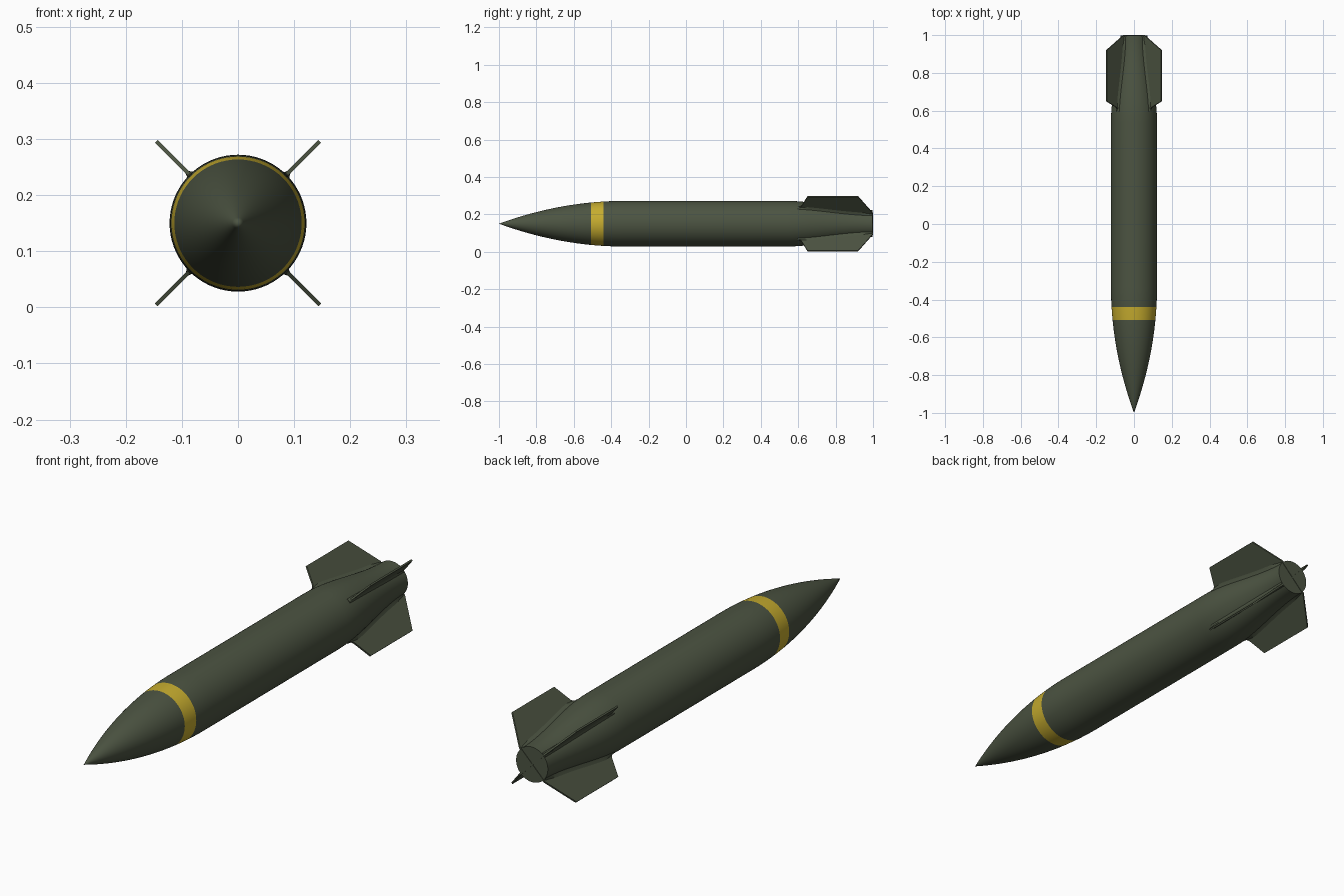
import bpy, bmesh, math
from mathutils import Matrix, Vector

if "Cube" in bpy.data.objects:
    bpy.data.objects.remove(bpy.data.objects["Cube"])

ZC = 0.15            # height of the body axis
SEG = 72


def material(name, rgb):
    m = bpy.data.materials.new(name)
    m.diffuse_color = (*rgb, 1)
    m.use_nodes = True
    m.node_tree.nodes["Principled BSDF"].inputs["Base Color"].default_value = m.diffuse_color
    return m


olive = material("olive_green", (0.072, 0.088, 0.054))
yellow = material("band_yellow", (0.56, 0.41, 0.028))


def finish(name, bm, mats, angle=35):
    bmesh.ops.recalc_face_normals(bm, faces=bm.faces)
    me = bpy.data.meshes.new(name)
    bm.to_mesh(me)
    bm.free()
    for m in mats:
        me.materials.append(m)
    ob = bpy.data.objects.new(name, me)
    bpy.context.collection.objects.link(ob)
    bpy.ops.object.select_all(action='DESELECT')
    ob.select_set(True)
    bpy.context.view_layer.objects.active = ob
    bpy.ops.object.shade_smooth_by_angle(angle=math.radians(angle))
    return ob


R = 0.122
BAND = (-0.507, -0.44)
TAIL_START, TAIL_R = 0.54, 0.072


def radius(y):
    """Curved nose, straight middle, S-curved boat tail."""
    if y < -0.33:
        return R * (1 - ((y + 0.33) / 0.67) ** 2)
    if y > TAIL_START:
        t = (y - TAIL_START) / (1 - TAIL_START)
        return R + (TAIL_R - R) * t * t * (3 - 2 * t)
    return R


# Body: revolved profile with the painted band as its own rings
ys = [-1 + 0.67 * i / 24 for i in range(1, 25)]
ys = [y for y in ys if min(abs(y - b) for b in BAND) > 0.012] + list(BAND)
ys += [TAIL_START + (0.998 - TAIL_START) * i / 16 for i in range(17)]
ys.sort()
bm = bmesh.new()
rings = []
for y in ys:
    r = radius(y)
    rings.append([bm.verts.new((r * math.cos(2 * math.pi * k / SEG), y,
                                ZC + r * math.sin(2 * math.pi * k / SEG)))
                  for k in range(SEG)])
tip = bm.verts.new((0, -1, ZC))
for k in range(SEG):
    n = (k + 1) % SEG
    bm.faces.new((tip, rings[0][k], rings[0][n]))
    for a, b in zip(rings, rings[1:]):
        bm.faces.new((a[k], a[n], b[n], b[k]))
bm.faces.new(rings[-1])
for f in bm.faces:
    y = f.calc_center_median().y
    f.material_index = 1 if BAND[0] < y < BAND[1] else 0
finish("body", bm, [olive, yellow])

# Fins: flat plate (radius, y) outline, plus a flared fillet along the root
OUTLINE = [(0.0, 0.62), (0.112, 0.595), (0.121, 0.605), (0.132, 0.617), (0.206, 0.65),
           (0.206, 0.92), (0.078, 1.0), (0.0, 1.0)]
HALF = 0.0035


def add_fin(name, angle):
    rot = Matrix.Translation((0, 0, ZC)) @ Matrix.Rotation(-angle, 4, 'Y')
    bm = bmesh.new()
    lo, hi = ([bm.verts.new((r, y, s * HALF)) for r, y in OUTLINE] for s in (-1, 1))
    bm.faces.new(lo)
    bm.faces.new(hi)
    for i in range(len(lo)):
        j = (i + 1) % len(lo)
        bm.faces.new((lo[i], lo[j], hi[j], hi[i]))
    bm.transform(rot)
    finish(name, bm, [olive], 30)

    # Root fillet sections follow the body surface
    bm = bmesh.new()
    secs = []
    n = 14
    for i in range(n + 1):
        y = 0.595 + (0.995 - 0.595) * i / n
        b = radius(y)
        f = min(1, 0.1 + i / 2, 0.25 + (n - i) / 3)
        pts = [(b - 0.006, -0.013), (b + 0.002, -0.008), (b + 0.014 * f, -HALF),
               (b + 0.014 * f, HALF), (b + 0.002, 0.008), (b - 0.006, 0.013)]
        secs.append([bm.verts.new((r, y, w)) for r, w in pts])
    for a, c in zip(secs, secs[1:]):
        for k in range(6):
            m = (k + 1) % 6
            bm.faces.new((a[k], a[m], c[m], c[k]))
    bm.faces.new(secs[0])
    bm.faces.new(secs[-1])
    bm.transform(rot)
    finish(name + "_root", bm, [olive], 50)


for i, label in enumerate(("upper_right", "upper_left", "lower_left", "lower_right")):
    add_fin("fin_" + label, math.radians(45 + 90 * i))
